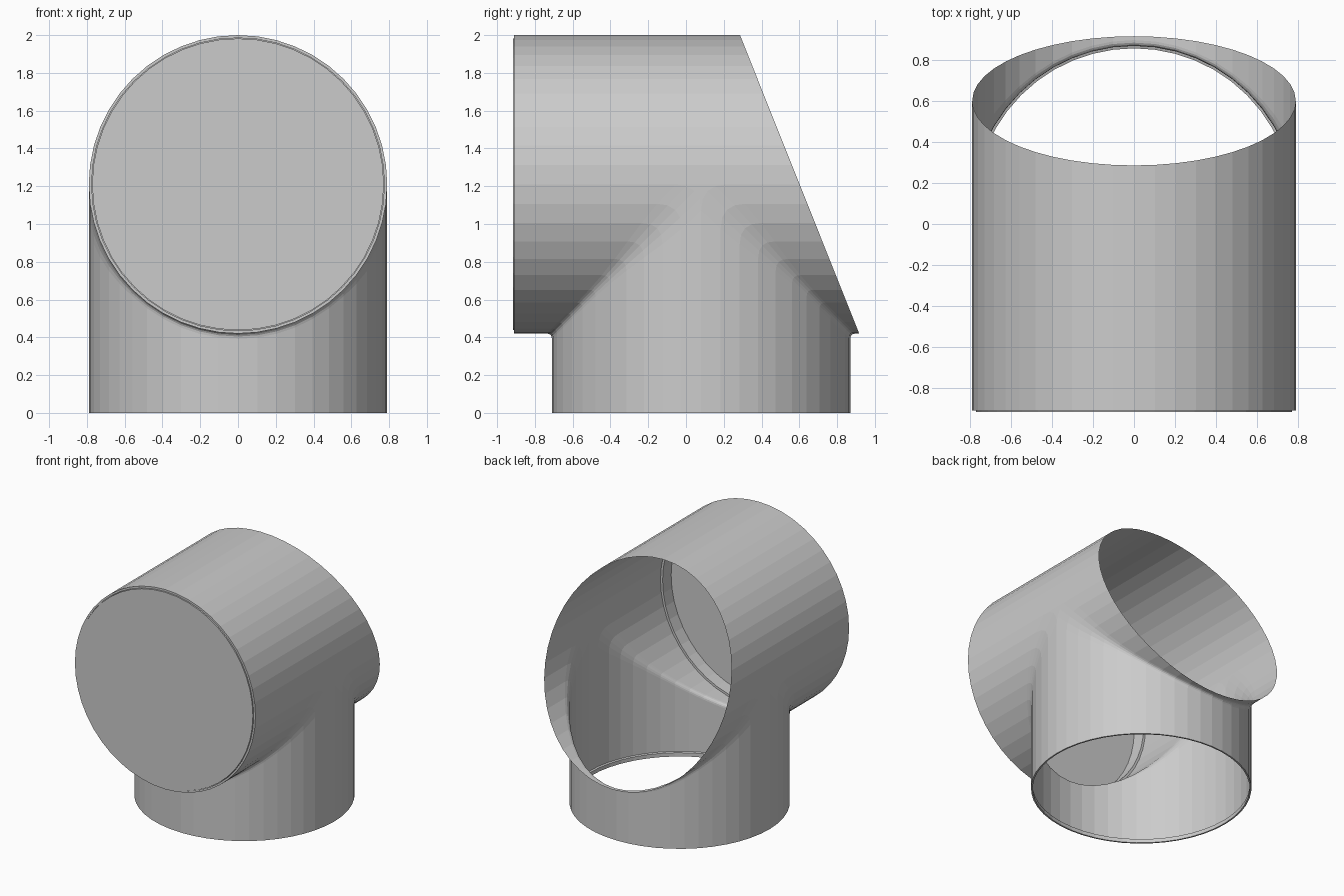
import bpy, bmesh
from math import sin, cos, pi

if "Cube" in bpy.data.objects:
    bpy.data.objects.remove(bpy.data.objects["Cube"])

R, ZC, YC = 0.79, 1.21, 0.08      # pipe radius, main pipe axis height, branch axis y
Y0 = -0.91                        # front rim of the main pipe
N = 12                            # segments per quarter turn


def slant(z):
    # y of the angled cut at height z
    return 0.286 + (2 - z) * 0.631 / 1.58


def blend(t):
    # fillet size along the joint, widening towards the sides
    return 0.028 + 0.11 * abs(sin(t)) ** 8


def finish(bm, name):
    bmesh.ops.remove_doubles(bm, verts=bm.verts, dist=1e-5)
    bmesh.ops.recalc_face_normals(bm, faces=bm.faces)
    me = bpy.data.meshes.new(name)
    bm.to_mesh(me)
    bm.free()
    ob = bpy.data.objects.new(name, me)
    bpy.context.collection.objects.link(ob)
    return ob


def skin(bm, cols, closed=False):
    # quads between neighbouring columns of points
    vs = [[bm.verts.new(p) for p in c] for c in cols]
    for i in range(len(vs) if closed else len(vs) - 1):
        a, b = vs[i], vs[(i + 1) % len(vs)]
        for j in range(len(a) - 1):
            bm.faces.new((a[j], a[j + 1], b[j + 1], b[j]))


def joint_column(t, s):
    # one strip: along the main pipe, round the fillet, down the branch (s=-1 front, 1 back)
    x, z = R * sin(t), ZC - R * cos(t)
    y, d = YC + s * R * cos(t), blend(t)
    pts = [(x, Y0 if s < 0 else slant(z), z)]
    for k in range(5):
        u = k / 4
        pts.append((x, y + s * d * (1 - u) ** 2, z - d * u * u))
    return pts + [(x, y, 0)]


# Tee body: upper half of the main pipe
bm = bmesh.new()
d = blend(pi / 2)
top = []
for i in range(2 * N + 1):
    t = pi / 2 + pi * i / (2 * N)
    x, z = R * sin(t), ZC - R * cos(t)
    top.append([(x, y, z) for y in (Y0, YC - d, YC + d, slant(z))])
skin(bm, top)

# Lower half with the blended branch, front and back
angles = [-pi / 2 + pi * i / (2 * N) for i in range(2 * N + 1)]
for s in (-1, 1):
    skin(bm, [joint_column(t, s) for t in angles])

# Flat infill where the two blends meet on each side
for t in (-pi / 2, pi / 2):
    f = joint_column(t, -1)[1:6]
    b = joint_column(t, 1)[1:5]
    bm.faces.new([bm.verts.new(p) for p in f + b[::-1]])
finish(bm, "tee_pipe_body")


def ring(r, h, axis):
    out = []
    for i in range(4 * N):
        a = 2 * pi * i / (4 * N)
        out.append((r * sin(a), YC - r * cos(a), h) if axis == 'z'
                   else (r * sin(a), h, ZC - r * cos(a)))
    return out


def turned(name, profile, axis, cap=False):
    # lathe a (radius, height) profile about the branch or main axis
    bm = bmesh.new()
    rings = [ring(r, h, axis) for r, h in profile]
    skin(bm, list(zip(*rings)), closed=True)
    if cap:
        bm.faces.new([bm.verts.new(p) for p in rings[-1]])
    return finish(bm, name)


# Thin lip at the branch mouth
turned("branch_lip", [(R, 0), (R - 0.012, 0), (R - 0.012, 0.03), (R, 0.035)], 'z')
# End cap set into the front of the main pipe
turned("end_cap", [(R, -0.81), (0.772, -0.81), (0.772, -0.917)], 'y', cap=True)
turned("front_rim", [(R, Y0), (0.775, Y0)], 'y')
